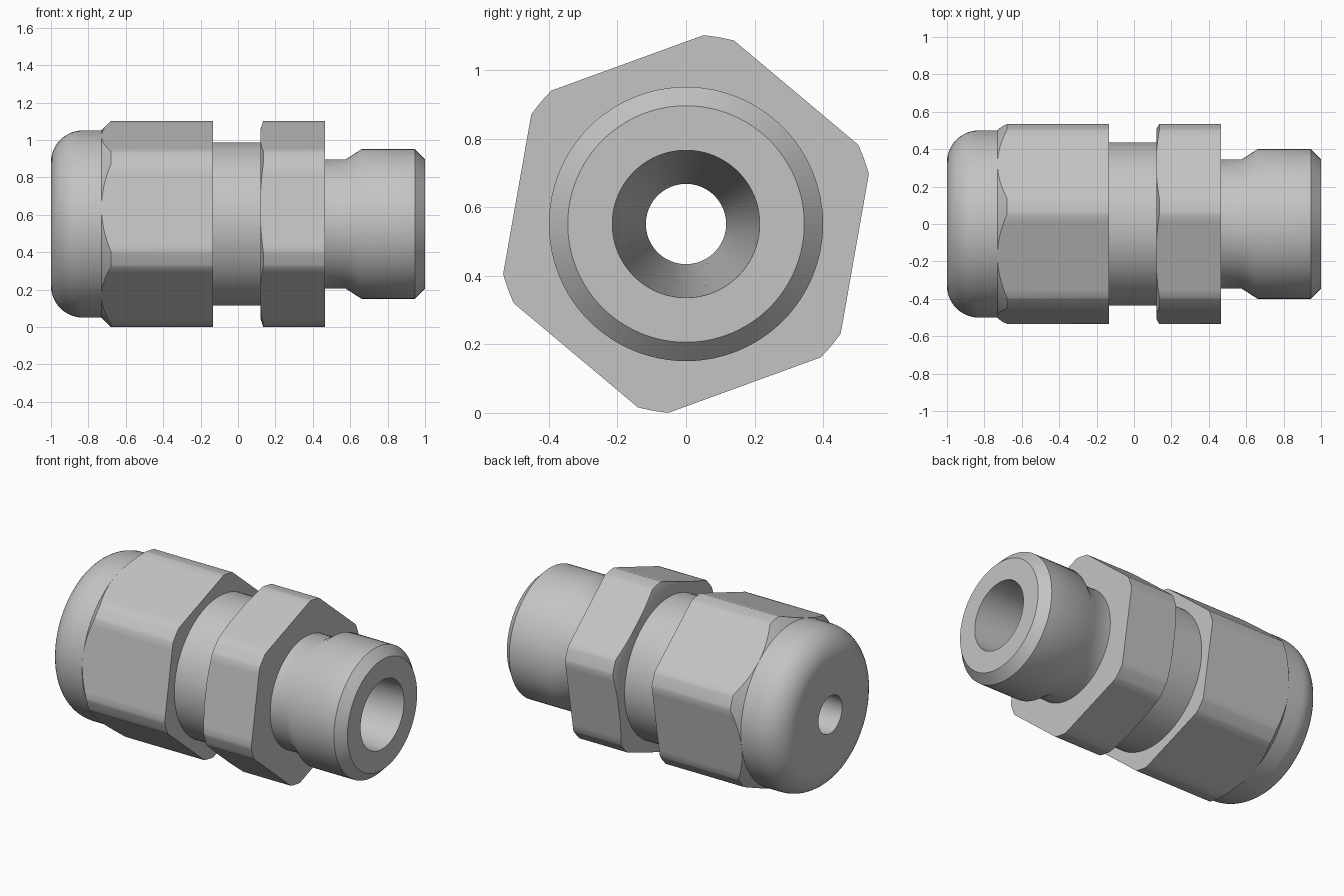
import bpy, bmesh
from math import radians, degrees, acos, cos, sin, pi

AXIS_Z = 0.551        # height of the long axis, which runs along x
FLAT = 0.5            # centre to flat of both hexagons
CORNER = 0.553        # radius that trims the hexagon corners

cube = bpy.data.objects.get("Cube")
if cube:
    bpy.data.objects.remove(cube, do_unlink=True)

metal = bpy.data.materials.new("grey_metal")
metal.use_nodes = True
grey = (0.55, 0.55, 0.55, 1)
metal.diffuse_color = grey
metal.node_tree.nodes["Principled BSDF"].inputs["Base Color"].default_value = grey


def bore(x):
    """Radius of the tapered through hole."""
    return 0.117 + (x + 1) * 0.049


def ring_part(name, angles, section):
    """Closed ring around the axis; section(angle) lists outer (x, radius) points."""
    bm = bmesh.new()
    loops = []
    for a in angles:
        pts = section(a)
        first, last = pts[0][0], pts[-1][0]
        pts = pts + [(last, bore(last)), (first, bore(first))]
        loops.append([bm.verts.new((x, r * cos(a), AXIS_Z + r * sin(a))) for x, r in pts])
    for i, one in enumerate(loops):
        two = loops[(i + 1) % len(loops)]
        for j in range(len(one)):
            k = (j + 1) % len(one)
            bm.faces.new((one[j], one[k], two[k], two[j]))
    bmesh.ops.remove_doubles(bm, verts=bm.verts, dist=0.0001)
    bmesh.ops.recalc_face_normals(bm, faces=bm.faces)
    mesh = bpy.data.meshes.new(name)
    bm.to_mesh(mesh)
    bm.free()
    mesh.materials.append(metal)
    obj = bpy.data.objects.new(name, mesh)
    bpy.context.collection.objects.link(obj)
    bpy.ops.object.select_all(action='DESELECT')
    obj.select_set(True)
    bpy.context.view_layer.objects.active = obj
    bpy.ops.object.shade_smooth_by_angle(angle=radians(35))


def turned(name, profile):
    ring_part(name, [2 * pi * i / 96 for i in range(96)], lambda a: profile)


def hexagon(name, start, end, chamfer, start_radius):
    """Hexagon with trimmed corners and a conical chamfer on its start side."""
    half_arc = 30 - degrees(acos(FLAT / CORNER))
    offsets = [half_arc * i / 3 for i in range(-3, 4)]
    offsets += [half_arc + (60 - 2 * half_arc) * i / 12 for i in range(1, 12)]
    angles = [radians(20 + 60 * k + o) for k in range(6) for o in offsets]

    def section(a):
        from_flat = (degrees(a) - 20) % 60 - 30
        r = min(FLAT / cos(radians(from_flat)), CORNER)
        cut = max(0, (r - start_radius) / (CORNER - start_radius)) * chamfer
        return [(start, min(r, start_radius)), (start + cut, r), (end, r)]

    ring_part(name, angles, section)


# Rounded cap of the clamping nut
fillet = 0.17
dome = [(-1 + fillet * (1 - cos(t)), 0.5 - fillet * (1 - sin(t)))
        for t in (pi / 2 * i / 12 for i in range(13))]
turned("dome_cap", dome + [(-0.73, 0.5)])

# Clamping nut, round neck and body hexagon
hexagon("clamping_nut", -0.73, -0.135, 0.05, 0.5)
turned("neck", [(-0.135, 0.437), (0.12, 0.437)])
hexagon("body_hexagon", 0.12, 0.465, 0.015, 0.505)

# Undercut spigot with chamfered end
turned("threaded_spigot", [(0.465, 0.345), (0.575, 0.345), (0.66, 0.4),
                           (0.945, 0.4), (1, 0.345)])
